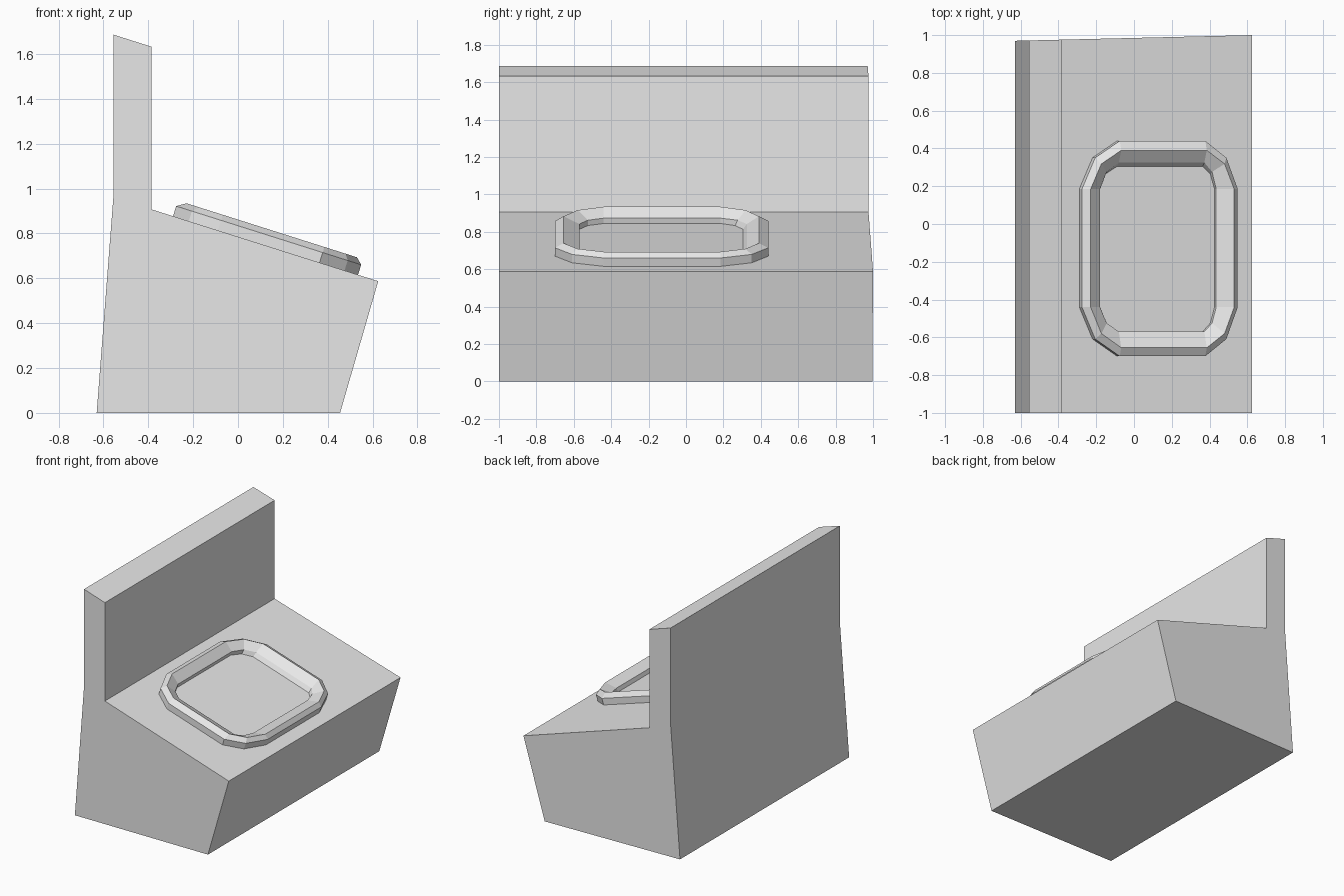
import bpy
import bmesh
from mathutils import Vector

cube = bpy.data.objects.get("Cube")
if cube:
    bpy.data.objects.remove(cube, do_unlink=True)

grey = bpy.data.materials.new("light_grey")
grey.use_nodes = True
grey.diffuse_color = (0.8, 0.8, 0.8, 1)
grey.node_tree.nodes["Principled BSDF"].inputs["Base Color"].default_value = grey.diffuse_color


def finish(name, bm):
    mesh = bpy.data.meshes.new(name)
    bm.to_mesh(mesh)
    bm.free()
    mesh.materials.append(grey)
    obj = bpy.data.objects.new(name, mesh)
    bpy.context.collection.objects.link(obj)


# Bench body: side profile extruded along y, with a slightly skewed rear end
profile = [(-0.63, 0), (0.455, 0), (0.625, 0.587), (-0.385, 0.907),
           (-0.385, 1.632), (-0.555, 1.686), (-0.555, 0.97)]
bm = bmesh.new()
front = [bm.verts.new((x, -1, z)) for x, z in profile]
rear = [bm.verts.new((x, 0.985 + 0.024 * x, z)) for x, z in profile]
bm.faces.new(front)
bm.faces.new(rear[::-1])
for i in range(len(profile)):
    j = (i + 1) % len(profile)
    bm.faces.new((front[j], front[i], rear[i], rear[j]))
bmesh.ops.recalc_face_normals(bm, faces=bm.faces)
finish("bench_body", bm)

# Raised rim on the sloping seat: u runs down the slope, n away from it
origin = Vector((-0.385, 0, 0.907))
down = Vector((1.01, 0, -0.32)).normalized()
normal = Vector((0.32, 0, 1.01)).normalized()
STRAIGHT_U = (0.31, 0.785)
STRAIGHT_Y = (-0.44, 0.185)


def rim_loop(bm, u0, u1, y0, y1, n):
    """Rounded rectangle with one extra point on each corner."""
    points = []
    for u, su, y, sy, flip in ((u0, 0, y0, 0, False), (u1, 1, y0, 0, True),
                               (u1, 1, y1, 1, False), (u0, 0, y1, 1, True)):
        a, b = STRAIGHT_U[su], STRAIGHT_Y[sy]
        corner = [(u, b), (u + 0.35 * (a - u), y + 0.35 * (b - y)), (a, y)]
        points += corner[::-1] if flip else corner
    return [bm.verts.new(origin + down * u + normal * n + Vector((0, y, 0)))
            for u, y in points]


bm = bmesh.new()
loops = [rim_loop(bm, *values) for values in (
    (0.100, 0.965, -0.70, 0.44, 0),
    (0.100, 0.965, -0.70, 0.44, 0.047),
    (0.140, 0.937, -0.655, 0.39, 0.073),
    (0.206, 0.851, -0.57, 0.325, 0.030),
    (0.206, 0.851, -0.57, 0.305, 0))]
for low, high in zip(loops, loops[1:]):
    for i in range(len(low)):
        j = (i + 1) % len(low)
        bm.faces.new((low[i], low[j], high[j], high[i]))
finish("seat_rim", bm)
